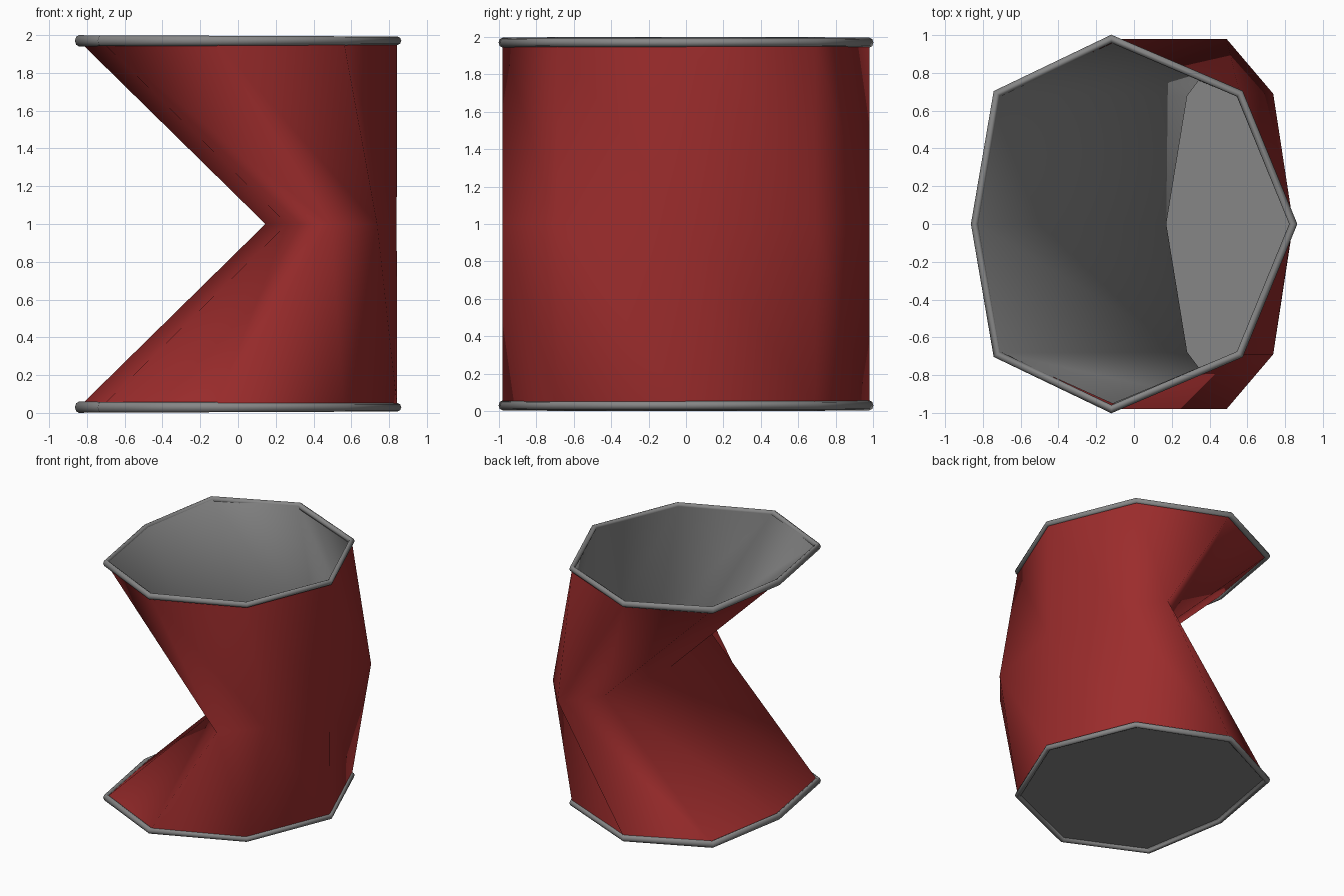
import bpy, bmesh, math
from mathutils import Vector

if "Cube" in bpy.data.objects:
    bpy.data.objects.remove(bpy.data.objects["Cube"])


def material(name, rgb):
    m = bpy.data.materials.new(name)
    m.diffuse_color = (*rgb, 1)
    m.use_nodes = True
    m.node_tree.nodes["Principled BSDF"].inputs["Base Color"].default_value = m.diffuse_color
    return m


red = material("red paint", (0.33, 0.025, 0.025))
gray = material("gray metal", (0.24, 0.24, 0.24))


def mirrored(half):
    """Closed counter-clockwise loop from a half profile, mirrored in y."""
    return half + [(x, -y) for x, y in half[-2:0:-1]]


def add_object(name, rows, wrap_rows, mats):
    """Skin closed rows of points into a smooth surface."""
    bm = bmesh.new()
    grid = [[bm.verts.new(p) for p in row] for row in rows]
    n = len(grid[0])
    for i in range(len(grid) if wrap_rows else len(grid) - 1):
        a, b = grid[i], grid[(i + 1) % len(grid)]
        for j in range(n):
            k = (j + 1) % n
            if wrap_rows:
                bm.faces.new((a[j], a[k], b[k], b[j]))
            else:
                # Twisted side panels fold along one consistent diagonal
                bm.faces.new((a[j], a[k], b[j]))
                bm.faces.new((a[k], b[k], b[j]))
    for f in bm.faces:
        f.smooth = True
    if wrap_rows:
        bmesh.ops.recalc_face_normals(bm, faces=bm.faces)
    me = bpy.data.meshes.new(name)
    bm.to_mesh(me)
    bm.free()
    for m in mats:
        me.materials.append(m)
    ob = bpy.data.objects.new(name, me)
    bpy.context.collection.objects.link(ob)
    return ob


# Eight-sided mouth and the narrower mitred waist
mouth = mirrored([(0.843, 0), (0.56, 0.69), (-0.12, 0.98), (-0.725, 0.69), (-0.843, 0)])
waist = mirrored([(0.84, 0), (0.737, 0.69), (0.49, 0.98), (0.26, 0.69), (0.145, 0)])

# Bent pipe: painted outside, bare metal lining
rows = [[(x, y, z) for x, y in loop]
        for loop, z in ((mouth, 0.03), (waist, 1.0), (mouth, 1.97))]
pipe = add_object("bent_pipe", rows, False, [red, gray])
lining = pipe.modifiers.new("lining", "SOLIDIFY")
lining.thickness = 0.018
lining.offset = -1
lining.use_even_offset = True
lining.use_rim = False
lining.material_offset = 1

# Flat plate closing the bottom mouth
plate = bpy.data.meshes.new("bottom_plate")
plate.from_pydata([(x, y, 0.03) for x, y in mouth], [], [list(range(len(mouth)))[::-1]])
plate.materials.append(gray)
bpy.context.collection.objects.link(bpy.data.objects.new("bottom_plate", plate))


# Slim rim around each mouth, mitred at the corners
def rim(name, z, radius=0.02, sides=8):
    path = [Vector((x, y)) for x, y in mouth]
    n = len(path)
    sections = []
    for i, p in enumerate(path):
        d0 = (p - path[i - 1]).normalized()
        d1 = (path[(i + 1) % n] - p).normalized()
        n0, n1 = Vector((d0.y, -d0.x)), Vector((d1.y, -d1.x))
        out = (n0 + n1).normalized()
        out /= out.dot(n0)
        height = 0.026 - 0.004 * p.x
        ring = []
        for s in range(sides):
            a = 2 * math.pi * s / sides
            q = p + out * radius * math.cos(a)
            ring.append((q.x, q.y, z + height * math.sin(a)))
        sections.append(ring)
    return add_object(name, sections, True, [gray])


rim("bottom_rim", 0.03)
rim("top_rim", 1.97)
